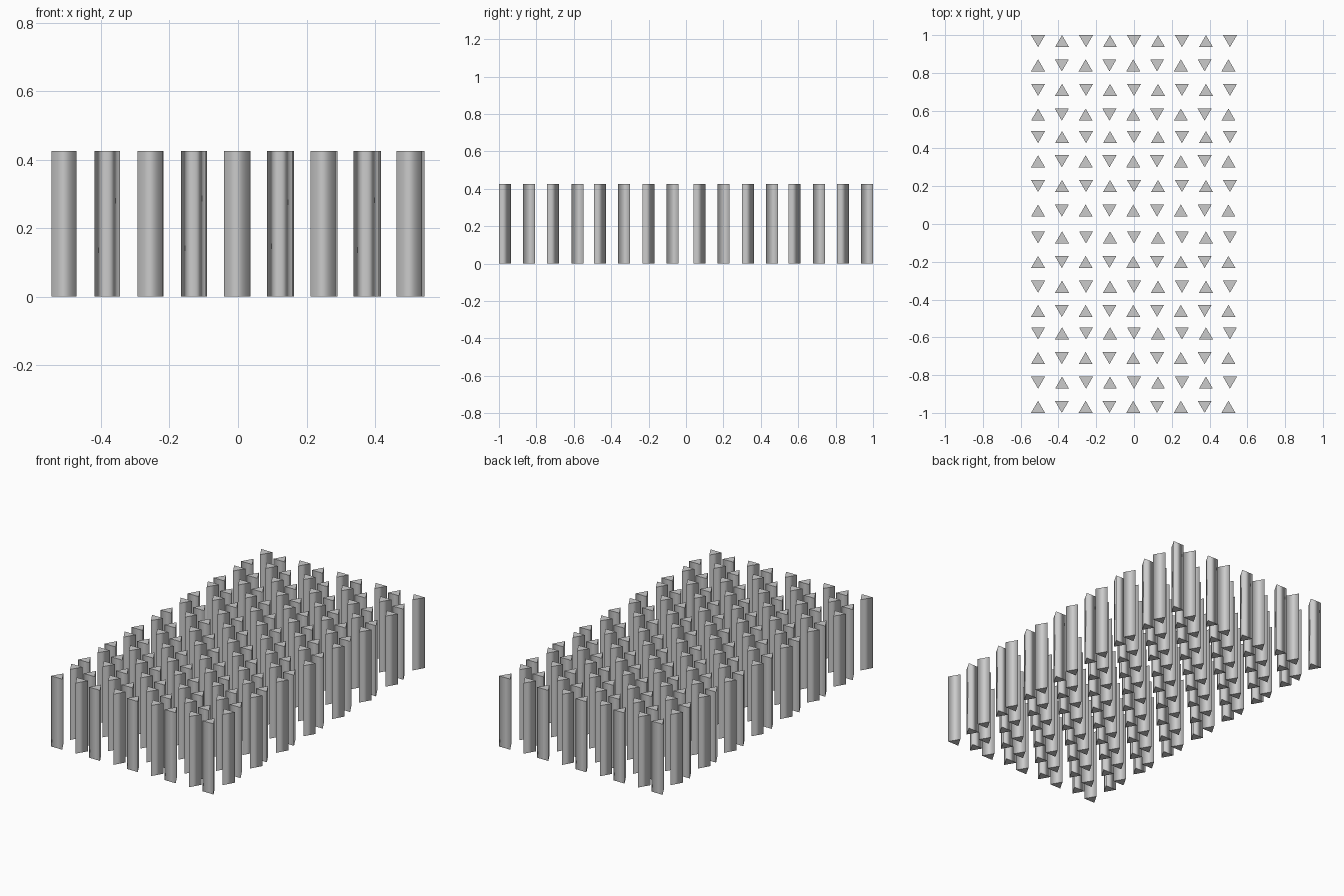
import bpy
import bmesh
from math import radians

cube = bpy.data.objects.get("Cube")
if cube:
    bpy.data.objects.remove(cube)

SIDE, DEPTH, HEIGHT = 0.074, 0.064, 0.425

# Single grey material
grey = bpy.data.materials.new("plain grey")
grey.use_nodes = True
colour = (0.6, 0.6, 0.6, 1)
grey.diffuse_color = colour
grey.node_tree.nodes["Principled BSDF"].inputs["Base Color"].default_value = colour


def prism_mesh(name, flip):
    """Triangular post whose apex points to +y (flip=1) or -y (flip=-1)."""
    bm = bmesh.new()
    corners = [(-SIDE / 2, -DEPTH / 2), (SIDE / 2, -DEPTH / 2), (0, DEPTH / 2)]
    base = bm.faces.new([bm.verts.new((x * flip, y * flip, 0)) for x, y in corners])
    top = bmesh.ops.extrude_face_region(bm, geom=[base])["geom"]
    bmesh.ops.translate(bm, vec=(0, 0, HEIGHT),
                        verts=[v for v in top if isinstance(v, bmesh.types.BMVert)])
    bmesh.ops.recalc_face_normals(bm, faces=bm.faces)
    # Sides blend into each other, the caps stay flat
    for face in bm.faces:
        face.smooth = abs(face.normal.z) < 0.5
    for edge in bm.edges:
        edge.smooth = abs(edge.verts[0].co.z - edge.verts[1].co.z) > 0.1
    mesh = bpy.data.meshes.new(name)
    bm.to_mesh(mesh)
    bm.free()
    mesh.materials.append(grey)
    return mesh


back_post = prism_mesh("back_pointing_post", 1)
front_post = prism_mesh("front_pointing_post", -1)

# Rows from back to front, mirrored about the centre
half = [0.968, 0.84, 0.71, 0.579, 0.46, 0.332, 0.201, 0.071]
rows = half + [-y for y in reversed(half)]

# Checkerboard of alternating posts; every second row is slightly tighter
for r, y in enumerate(rows):
    pitch = 0.126 if r % 2 else 0.127
    for c in range(9):
        mesh = back_post if (r + c) % 2 else front_post
        post = bpy.data.objects.new(f"post_row{r + 1}_column{c + 1}", mesh)
        post.location = (-0.508 + c * pitch, y, 0)
        bpy.context.collection.objects.link(post)
